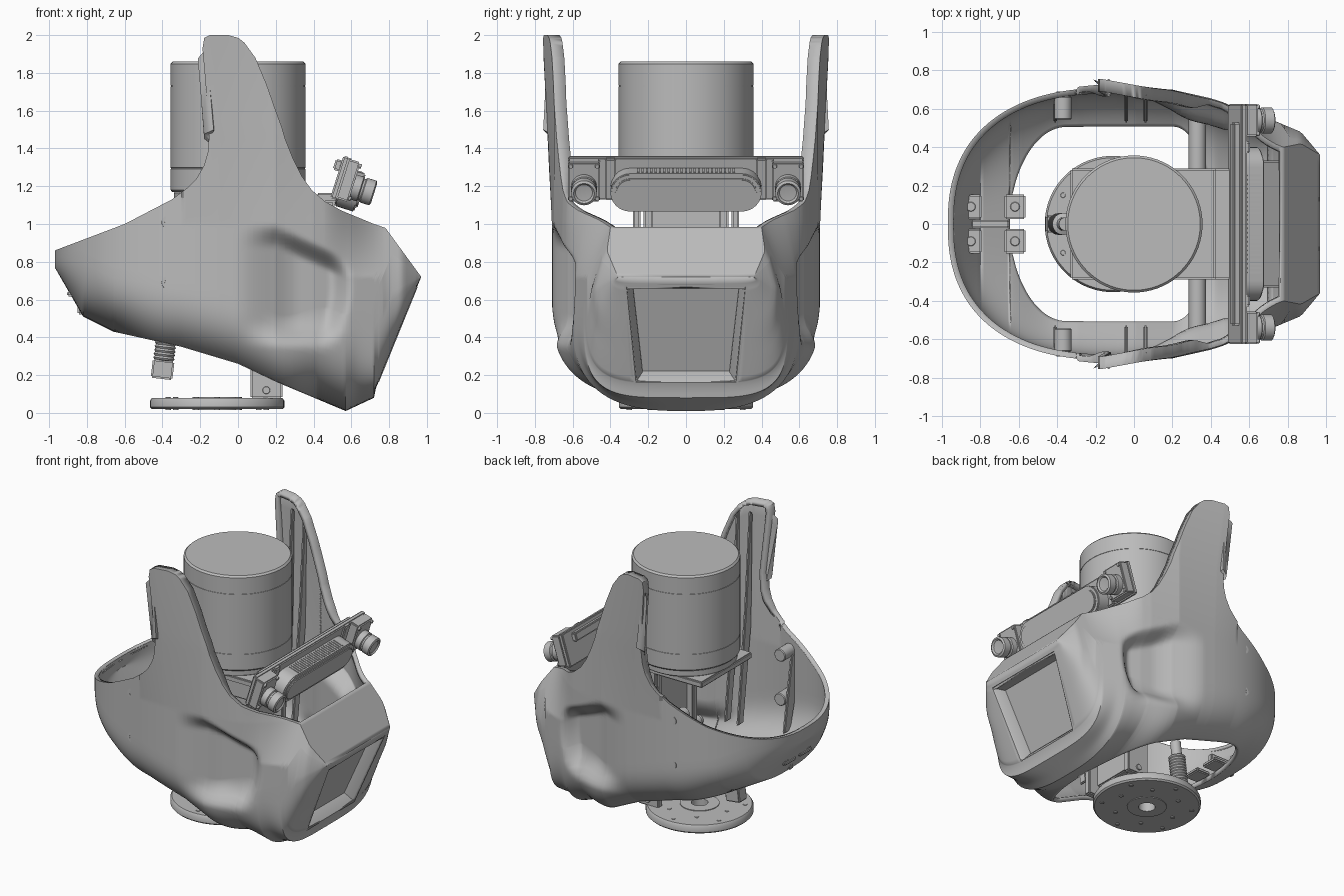
import bpy, bmesh
from math import sin, asin, sqrt, pi
from mathutils import Vector, Matrix

if "Cube" in bpy.data.objects:
    bpy.data.objects.remove(bpy.data.objects["Cube"])

grey = bpy.data.materials.new("plain grey")
grey.use_nodes = True
grey.diffuse_color = (.5, .5, .5, 1)
grey.node_tree.nodes["Principled BSDF"].inputs["Base Color"].default_value = (.5, .5, .5, 1)


def finish(name, bm, angle=35):
    me = bpy.data.meshes.new(name)
    bm.to_mesh(me)
    bm.free()
    me.materials.append(grey)
    ob = bpy.data.objects.new(name, me)
    bpy.context.collection.objects.link(ob)
    bpy.ops.object.select_all(action='DESELECT')
    ob.select_set(True)
    bpy.context.view_layer.objects.active = ob
    bpy.ops.object.shade_smooth_by_angle(angle=angle * pi / 180)
    return ob


def box(name, center, size, frame=None, bevel=0.008):
    bm = bmesh.new()
    bmesh.ops.create_cube(bm, size=1, matrix=Matrix.Diagonal((*size, 1)))
    bmesh.ops.bevel(bm, geom=bm.edges[:], offset=bevel, segments=2, affect='EDGES')
    bm.transform((frame or Matrix()) @ Matrix.Translation(center))
    return finish(name, bm)


def lathe(name, profile, start, axis, steps=48):
    """Spin (radius, height) points round an axis that begins at start."""
    bm = bmesh.new()
    vs = [bm.verts.new((r, 0, h)) for r, h in profile]
    es = [bm.edges.new(p) for p in zip(vs, vs[1:])]
    bmesh.ops.spin(bm, geom=vs + es, cent=(0, 0, 0), axis=(0, 0, 1), angle=2 * pi, steps=steps)
    bmesh.ops.remove_doubles(bm, verts=bm.verts, dist=1e-4)
    bmesh.ops.recalc_face_normals(bm, faces=bm.faces)
    rot = Vector((0, 0, 1)).rotation_difference(Vector(axis)).to_matrix().to_4x4()
    bm.transform(Matrix.Translation(start) @ rot)
    return finish(name, bm)


def rod(name, start, end, r, steps=32):
    d = Vector(end) - Vector(start)
    n, b = d.length, min(r, d.length) * .12
    return lathe(name, [(0, 0), (r - b, 0), (r, b), (r, n - b), (r - b, n), (0, n)], start, d, steps)


def prism(name, points, depth, frame):
    """Extrude a flat outline by depth along the frame's z."""
    bm = bmesh.new()
    f = bm.faces.new([bm.verts.new((x, y, 0)) for x, y in points])
    r = bmesh.ops.extrude_face_region(bm, geom=[f])
    bmesh.ops.translate(bm, vec=(0, 0, depth), verts=[v for v in r["geom"] if isinstance(v, bmesh.types.BMVert)])
    edge = [e for e in bm.edges if abs(e.verts[0].co.z - e.verts[1].co.z) < 1e-5]
    bmesh.ops.bevel(bm, geom=edge, offset=.006, segments=2, affect='EDGES')
    bm.transform(frame)
    bmesh.ops.recalc_face_normals(bm, faces=bm.faces)
    return finish(name, bm)


def table(pts, x):
    for (a, p), (b, q) in zip(pts, pts[1:]):
        if x <= b:
            return p + (q - p) * max(0, (x - a) / (b - a))
    return pts[-1][1]


def step(a, b, x):
    t = min(1, max(0, (x - a) / (b - a)))
    return t * t * (3 - 2 * t)


# Shell: columns along x, each running from the underside up to the rim
BOTTOM = [(-.97, .77), (-.82, .51), (-.66, .43), (-.3, .35), (0, .26), (.2, .165),
          (.57, .01), (.72, .08), (.73, .13), (.97, .72)]
RIM = [(-.97, .86), (-.6, 1.0), (-.35, 1.13), (-.27, 1.19), (-.22, 1.24), (-.18, 1.31), (-.16, 1.38), (-.15, 1.5),
       (-.145, 1.93), (-.13, 1.985), (-.1, 2), (.0, 2), (.05, 1.985), (.08, 1.96), (.13, 1.88), (.175, 1.74),
       (.21, 1.6), (.25, 1.45), (.29, 1.35), (.34, 1.25), (.39, 1.18), (.46, 1.12), (.55, 1.07),
       (.72, 1.0), (.78, .98), (.97, .72)]
WIDTH = [(-.1, .71), (.2, .7), (.4, .655), (.6, .59), (.75, .53), (.87, .48), (.97, .36)]


def half_width(x):
    if x < -.1:
        return .71 * max(0, 1 - ((-.1 - x) / .87) ** 2.4) ** (1 / 2.4)
    return table(WIDTH, x)


def opening(x):
    if -.66 < x < -.36:
        return .52 * sqrt(1 - ((x + .36) / .3) ** 2)
    if -.36 <= x < .42:
        return .52 * sqrt(max(0, 1 - (max(0, x - .2) / .22) ** 2))
    if .744 < x < .945:
        return .26 + .05 * (x - .744) / .2
    return 0


def side(x, z, w):
    lean = (.05 - .15 * (x + .15)) * max(0, z - 1) if x > -.3 else 0
    hood = .45 * max(0, z - .72) * step(.45, .78, x)
    bow = .61 - .8 * (z - .68) ** 2
    roof = 1.0 - .45 * max(0, x - .2)
    pocket = step(bow, bow - .13, x) * step(-.02, .33, x) * step(roof, roof - .13, z) * step(.34, .5, z)
    return w + lean - hood - .11 * pocket


def column(x):
    zb, zt, w = table(BOTTOM, x), table(RIM, x), half_width(x)
    n = 2.8 + 3 * step(.6, .85, x)
    h = min(.34 + .16 * step(.2, .5, x), .85 * (zt - zb))
    yo = min(opening(x), w * .95)
    a0 = asin((yo / w) ** (n / 2)) if w > 0 else 0
    base = 1 - (1 - sin(a0) ** 2) ** (1 / n)
    pts = []
    for i in range(21):
        s = sin(a0 + (pi / 2 - a0) * i / 20)
        f = 1 - max(0, 1 - s * s) ** (1 / n)
        z = zb + h * (f - base) / (1 - base)
        pts.append((x, side(x, z, w) * s ** (2 / n), z))
    zl = zb + h
    zm = min(1.12, zl + .7 * (zt - zl))
    heights = [zl + (zm - zl) * i / 28 for i in range(1, 29)] + [zm + (zt - zm) * i / 16 for i in range(1, 17)]
    pts += [(x, side(x, z, w), z) for z in heights]
    # Rim lip turns inward, and closes the hood at the front
    _, y, z = pts[-1]
    ear = step(-.25, -.15, x) * step(.4, .3, x)
    lip = y if x > .765 else .03 + .035 * ear
    d = Vector((-.1 - x, -y)).normalized() if x < -.3 else Vector((0, -1))
    pts.append((x + d.x * lip, y + d.y * lip, z))
    return [(px - .1 * max(0, pz - 1.5), max(0, py), pz) for px, py, pz in pts]


xs = {-.97 + .25 * (i / 24) ** 2 for i in range(25)}
xs |= {-.72 + 1.69 * i / 110 for i in range(111)}
xs |= {p[0] for p in BOTTOM + RIM}
xs |= {-.659, -.655, -.645, .41, .418, .743, .745, .764, .766, .944, .946}
bm = bmesh.new()
cols = [[bm.verts.new(p) for p in column(x)] for x in sorted({round(x, 3) for x in xs})]
for a, b in zip(cols, cols[1:]):
    for i in range(len(a) - 1):
        bm.faces.new((a[i], a[i + 1], b[i + 1], b[i]))
bmesh.ops.remove_doubles(bm, verts=bm.verts, dist=2e-4)
shell = finish("shell", bm, 40)
mirror = shell.modifiers.new("mirror", 'MIRROR')
mirror.use_axis = (False, True, False)
mirror.merge_threshold = .001
solid = shell.modifiers.new("thickness", 'SOLIDIFY')
solid.thickness = .03
solid.offset = -1

# Front window on the sloping face: x across, y up the slope, z outward
up = Vector((.24, 0, .59)).normalized()
across = Vector((0, 1, 0))
out = across.cross(up)
face = Matrix((across, up, out)).transposed().to_4x4()
face.translation = (.73, 0, .13)
bm = bmesh.new()
rings = []
for g, z in ((.012, .003), (0, .003), (-.035, -.06), (-.035, -.09)):
    outline = ((-.265 - g, .035 - g), (.265 + g, .035 - g), (.315 + g, .58 + g), (-.315 - g, .58 + g))
    rings.append([bm.verts.new((x, y, z)) for x, y in outline])
for p, q in zip(rings, rings[1:]):
    for i in range(4):
        bm.faces.new((p[i - 1], p[i], q[i], q[i - 1]))
bm.transform(face)
finish("window_frame", bm)
prism("screen", [(-.235, .06), (.235, .06), (.285, .55), (-.285, .55)], .03, face @ Matrix.Translation((0, 0, -.1)))
box("screen_housing", (0, .32, -.13), (.66, .48, .06), face)

# Sensor drum and its mount
lathe("sensor_drum", [(0, 0), (.348, 0), (.357, .01), (.357, .122), (.355, .123), (.355, .127), (.357, .128),
                      (.357, .558), (.355, .559), (.355, .562), (.357, .563), (.357, .678), (.345, .69), (0, .69)],
      (0, 0, 1.17), (0, 0, 1), 72)
rod("drum_foot", (-.01, 0, 1.12), (-.01, 0, 1.17), .33, 64)
box("mount_plate", (.09, 0, 1.1), (.84, .58, .045))
box("mount_web", (.14, 0, .62), (.05, .4, .95))
for s in (-1, 1):
    box("mount_post", (.15, s * .2, .59), (.17, .05, 1.03))
    box("mount_wing", (.2, s * .26, 1.03), (.3, .04, .12))
    rod("post_bolt", (.15, s * .22, .12), (.15, s * .235, .12), .02)
    rod("cross_rod", (.33, s * .28, .33), (.33, s * .6, .33), .045)

# Base flange with bolts underneath and on top
lathe("base_flange", [(.08, 0), (.345, 0), (.355, .01), (.355, .045), (.345, .06), (.08, .06), (.08, 0)],
      (-.11, 0, .02), (0, 0, 1), 72)
lathe("base_hub", [(.055, 0), (.13, 0), (.13, .07), (.055, .07), (.055, 0)], (-.11, 0, .015), (0, 0, 1))
for i in range(12):
    spot = Matrix.Rotation(i * pi / 6, 3, 'Z') @ Vector((.3 if i % 2 else .22, 0, 0))
    rod("flange_bolt", spot + Vector((-.11, 0, .014)), spot + Vector((-.11, 0, .084)), .014, 12)

# Ribbed cable connector
low, high = Vector((-.405, 0, .18)), Vector((-.36, 0, .56))
axis = (high - low).normalized()
tilt = Vector((0, 0, 1)).rotation_difference(axis).to_matrix().to_4x4()
tilt.translation = low
box("connector_block", (0, 0, .05), (.115, .09, .1), tilt)
ribs = [(0, .09)] + [(.05 + .007 * (i % 2), .1 + .01 * i) for i in range(22)] + [(.035, .32), (.035, .42), (0, .42)]
lathe("connector_barrel", ribs, low, axis, 24)

# Camera bar: x across, y up the plate, z outward
tip = Vector((.3, 0, .95)).normalized()
bar = Matrix((across, tip, across.cross(tip))).transposed().to_4x4()
bar.translation = (.54, 0, 1.245)
box("camera_bar", (0, 0, 0), (1.25, .235, .035), bar)
box("bar_rail", (0, .06, -.03), (1.06, .06, .04), bar)
box("bar_bracket", (.47, 0, 1.14), (.11, .58, .05))
for s in (-1, 1):
    box("camera_block", (s * .54, 0, .045), (.17, .22, .07), bar)
    box("bar_spacer", (s * .4, 0, .02), (.06, .23, .03), bar)
    lathe("camera_lens", [(0, 0), (.068, 0), (.068, .045), (.06, .05), (.06, .06), (.068, .065),
                          (.068, .115), (.055, .122), (.045, .112), (0, .108)],
          bar @ Vector((s * .54, -.025, .075)), bar.col[2].to_3d(), 32)
    for u in (-.07, .07):
        for v in (-.09, .09):
            rod("camera_screw", bar @ Vector((s * .54 + u, v, .075)), bar @ Vector((s * .54 + u, v, .09)), .012, 12)


def stadium(half, r):
    arc = [Matrix.Rotation(-pi / 2 + pi * i / 16, 2) @ Vector((r, 0)) for i in range(17)]
    return [(half - r + p.x, p.y) for p in arc] + [(r - half - p.x, -p.y) for p in arc]


prism("depth_camera", stadium(.4, .105), .11, bar @ Matrix.Translation((0, -.045, .015)))
prism("depth_camera_face", stadium(.375, .08), .016, bar @ Matrix.Translation((0, -.045, .12)))
for i in range(23):
    box("cooling_fin", ((i - 11) * .023, .058, .07), (.011, .014, .08), bar, .002)

# Inside ribs, bosses, side screws and rear tabs
yz = Matrix(((0, 0, 1, 0), (1, 0, 0, 0), (0, 1, 0, 0), (0, 0, 0, 1)))
for s in (-1, 1):
    flip = Matrix.Diagonal((1, s, 1, 1))
    for x, shape in ((-.05, 0), (.05, 0), (-.42, 1)):
        tall = [(.53, .42), (.59, .42), (.68, 1.1), (.695, 1.9), (.67, 1.92), (.62, 1.25), (.55, .6)]
        short = [(.53, .46), (.6, .46), (.65, .65), (.65, 1.0), (.62, 1.0)]
        prism("inner_rib", short if shape else tall, .02, Matrix.Translation((x, 0, 0)) @ flip @ yz)
    for x, z, y in ((-.37, 1.01, .684), (-.37, .69, .684), (.33, .33, .617)):
        lathe("side_screw", [(.0, -.004), (.016, -.004), (.018, .006), (.034, .006), (.038, -.03)],
              (x, s * y, z), (0, s, 0), 24)
        rod("boss", (x, s * (y - .14), z), (x, s * (y - .02), z), .045, 24)
    for x, z in ((-.85, .63), (-.62, .49)):
        box("rear_tab", (x, s * .09, z), (.11, .13, .03))
        rod("tab_stud", (x, s * .09, z), (x, s * .09, z + .025), .025, 16)
box("rear_rib", (-.75, 0, .57), (.2, .04, .1))
